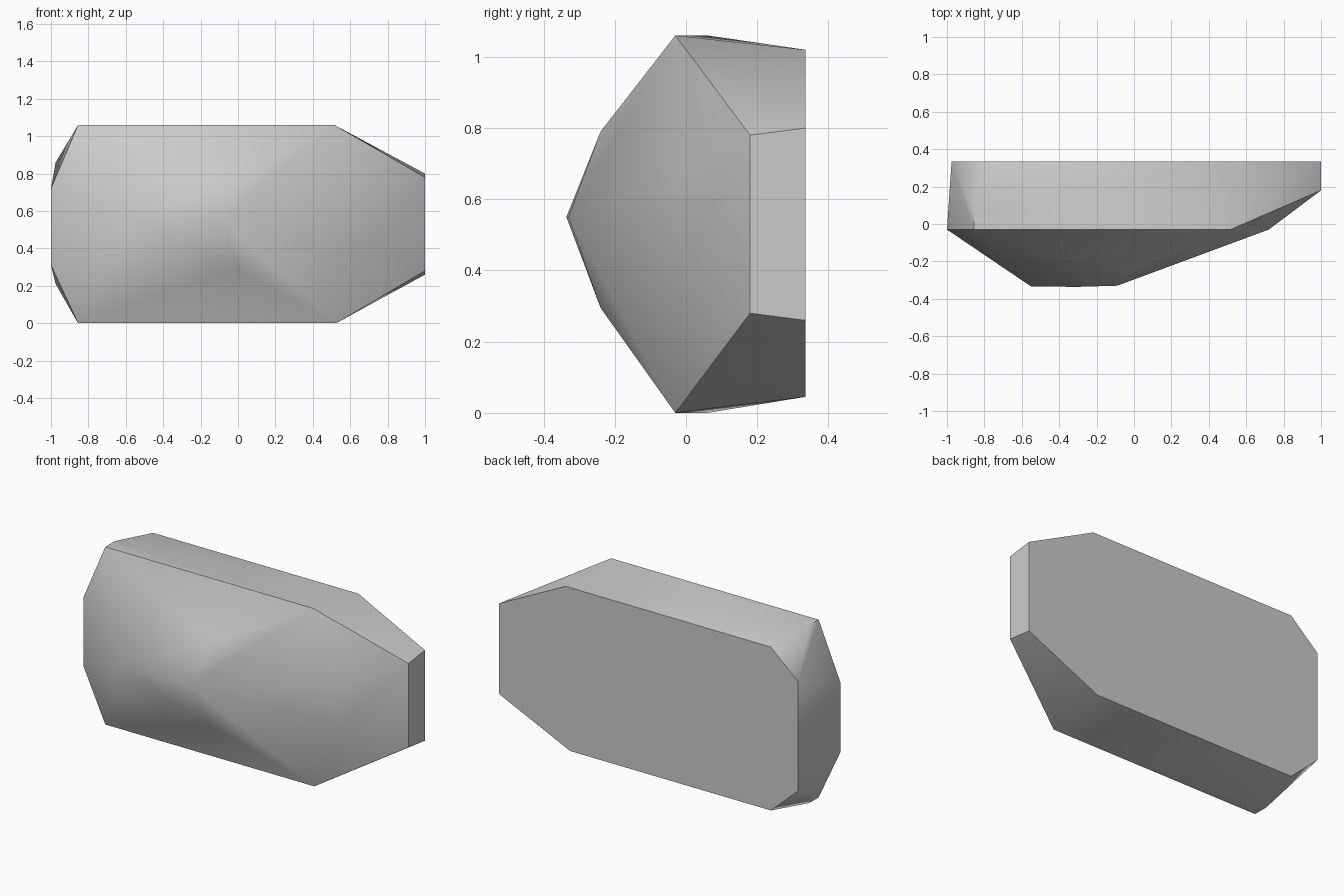
import bpy
import bmesh
import math

cube = bpy.data.objects.get("Cube")
if cube:
    bpy.data.objects.remove(cube, do_unlink=True)

# Stone colour
stone = bpy.data.materials.new("stone grey")
stone.use_nodes = True
colour = (0.6, 0.6, 0.6, 1.0)
stone.diffuse_color = colour
bsdf = stone.node_tree.nodes["Principled BSDF"]
bsdf.inputs["Base Color"].default_value = colour
bsdf.inputs["Roughness"].default_value = 0.8

# Flat back outline
back = [(-0.975, 0.335, 0.86), (-0.795, 0.335, 1.02), (0.56, 0.335, 1.02),
        (1.0, 0.335, 0.80), (1.0, 0.335, 0.26), (0.53, 0.335, 0.045),
        (-0.795, 0.335, 0.045), (-0.975, 0.335, 0.21)]
# Widest outline, leaning back at the right end
rim = [(-1.0, -0.03, 0.72), (-0.855, -0.03, 1.06), (-0.855, 0.06, 1.06),
       (0.515, -0.03, 1.06), (1.0, 0.18, 0.78), (1.0, 0.18, 0.28),
       (0.525, -0.03, 0.0), (-0.855, 0.06, 0.0), (-0.855, -0.03, 0.0),
       (-1.0, -0.03, 0.31)]
# Front ridge and the low bulges around it
front = [(-0.55, -0.334, 0.55), (-0.30, -0.336, 0.55), (-0.09, -0.33, 0.55),
         (0.0, -0.24, 0.79), (0.0, -0.24, 0.295),
         (0.72, -0.03, 0.66), (0.72, -0.03, 0.42)]

# Faceted boulder wrapped around the outlines
bm = bmesh.new()
for point in back + rim + front:
    bm.verts.new(point)
bmesh.ops.convex_hull(bm, input=bm.verts[:])
bmesh.ops.dissolve_limit(bm, angle_limit=math.radians(1),
                         verts=bm.verts[:], edges=bm.edges[:])
bmesh.ops.recalc_face_normals(bm, faces=bm.faces[:])
mesh = bpy.data.meshes.new("boulder")
bm.to_mesh(mesh)
bm.free()
mesh.materials.append(stone)

boulder = bpy.data.objects.new("boulder", mesh)
bpy.context.collection.objects.link(boulder)
bpy.ops.object.select_all(action='DESELECT')
boulder.select_set(True)
bpy.context.view_layer.objects.active = boulder
bpy.ops.object.shade_smooth_by_angle(angle=math.radians(44))
